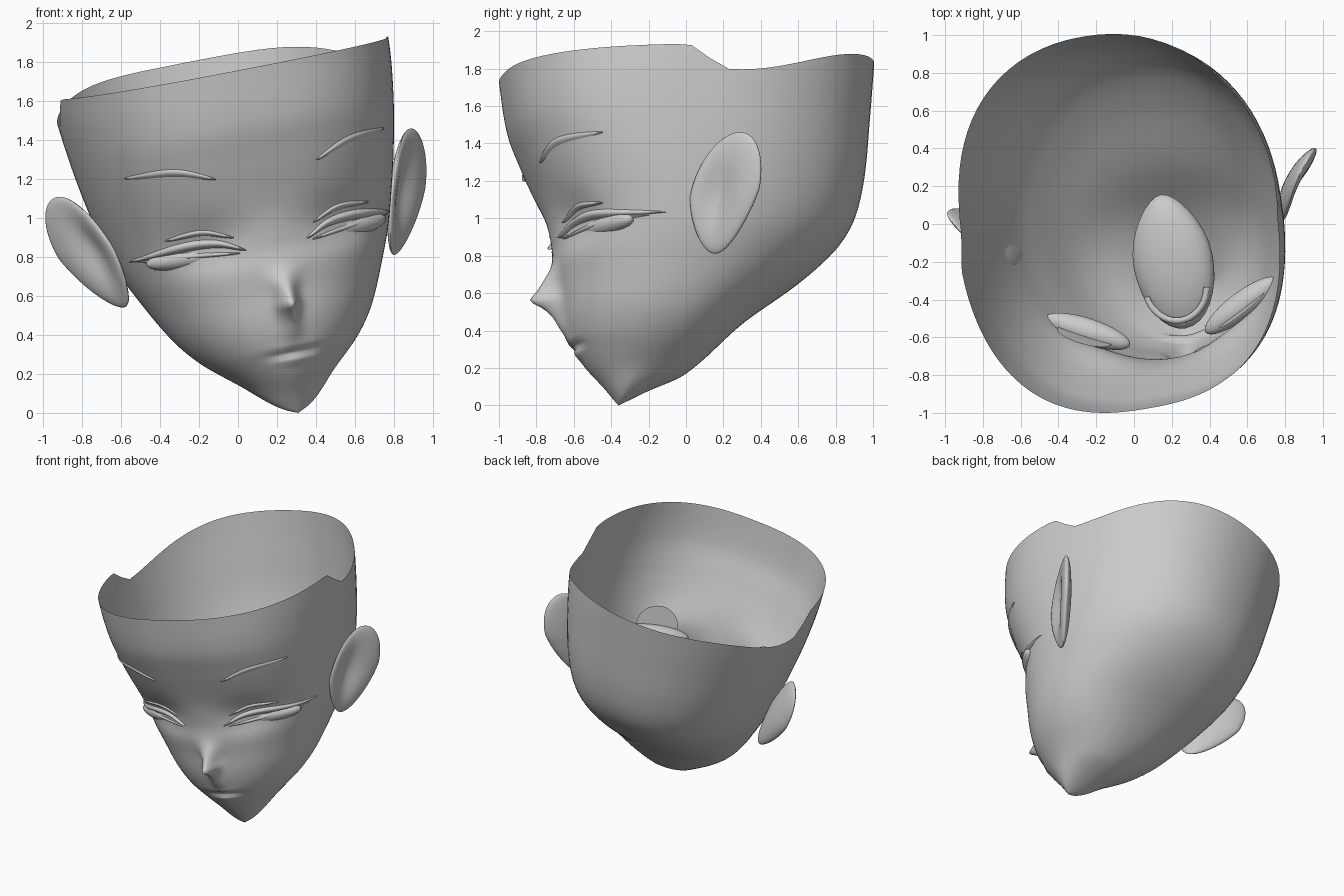
import bpy, bmesh, math
from mathutils import Matrix, Vector

if "Cube" in bpy.data.objects:
    bpy.data.objects.remove(bpy.data.objects["Cube"])

# Head pose: everything is built symmetric about local x = 0, then rolled and turned
POSE = (Matrix.Rotation(math.radians(9.54), 4, 'Z')
        @ Matrix.Rotation(math.radians(-10.84), 4, 'Y')
        @ Matrix.Translation((0.24, 0, 0)))

# Profiles by height: half width, front line, back line, widest depth, squareness, nose
WIDTH = [(-.046, 0), (-.02, .06), (.03, .13), (.13, .235), (.28, .405), (.42, .515),
         (.65, .63), (.85, .71), (1.2, .795), (1.6, .855), (1.85, .87)]
FRONT = [(-.046, -.406), (.056, -.484), (.158, -.572), (.24, -.625), (.31, -.665), (.44, -.7),
         (.6, -.715), (.72, -.73), (.82, -.735), (1.02, -.775), (1.28, -.872), (1.48, -.94), (1.8, -.98)]
BACK = [(-.046, -.406), (.036, -.24), (.127, -.036), (.41, .293), (.626, .6), (.8, .797),
        (.95, .893), (1.156, .95), (1.48, .99), (1.85, 1.03)]
MID = [(-.046, -.406), (.036, -.36), (.15, -.28), (.4, -.15), (.8, 0), (1.2, .05), (1.85, .05)]
SQUARE = [(-.046, 1.8), (.3, 1.95), (.8, 2.2), (1.3, 2.5), (1.85, 2.5)]
NOSE = [(.3, 0), (.38, .03), (.44, .055), (.484, .1), (.52, .16), (.56, .13), (.616, .085), (.718, .015), (.82, 0)]


def interp(tab, x):
    """Smooth curve through the table points."""
    if x <= tab[0][0]:
        return tab[0][1]
    if x >= tab[-1][0]:
        return tab[-1][1]
    i = max(k for k in range(len(tab) - 1) if tab[k][0] <= x)

    def slope(k):
        a, b = tab[max(k - 1, 0)], tab[min(k + 1, len(tab) - 1)]
        return (b[1] - a[1]) / (b[0] - a[0])
    (x0, y0), (x1, y1) = tab[i], tab[i + 1]
    h = x1 - x0
    t = (x - x0) / h
    return ((2*t**3 - 3*t*t + 1) * y0 + (t**3 - 2*t*t + t) * h * slope(i)
            + (3*t*t - 2*t**3) * y1 + (t**3 - t*t) * h * slope(i + 1))


def smooth(a, b, x):
    t = min(max((x - a) / (b - a), 0), 1)
    return t * t * (3 - 2 * t)


def relief(x, w):
    """Forward bulge of nose and lips, minus eye sockets and mouth line."""
    g = lambda d, s: math.exp(-(d / s) ** 2)
    r = interp(NOSE, w) * g(x, .05 + .05 * smooth(.55, .8, w))
    r -= .045 * g(abs(x) - .36, .2) * g(w - .9, .13)
    r -= .022 * g(w - .27, .016) * math.exp(-(x / .14) ** 4)
    r += .014 * g(w - .235, .025) * g(x, .07)
    return r + .008 * g(w - .3, .02) * g(x, .08)


def face(x, w):
    """Depth of the front surface."""
    n, c = interp(SQUARE, w), interp(MID, w)
    k = max(1 - min(abs(x) / interp(WIDTH, w), 1) ** n, 0)
    return c - (c - interp(FRONT, w)) * k ** (1 / n) - relief(x, w)


def finish(name, bm):
    bmesh.ops.recalc_face_normals(bm, faces=bm.faces)
    me = bpy.data.meshes.new(name)
    bm.to_mesh(me)
    bm.free()
    for p in me.polygons:
        p.use_smooth = True
    ob = bpy.data.objects.new(name, me)
    ob.matrix_world = POSE
    bpy.context.collection.objects.link(ob)
    return ob


def loft(bm, rows, closed=False):
    vs = [[bm.verts.new(p) for p in r] for r in rows]
    n = len(rows[0])
    for a, b in zip(vs, vs[1:]):
        for j in range(n if closed else n - 1):
            k = (j + 1) % n
            bm.faces.new((a[j], a[k], b[k], b[j]))


# Open head shell with stepped rim
COLS, ROWS = 112, 92
rows = []
for i in range(ROWS + 1):
    row = []
    for j in range(COLS):
        th = 2 * math.pi * j / COLS
        th -= .45 * math.sin(th)
        s, c = math.sin(th), math.cos(th)
        vtop = -c
        rim = 1.757 - .137 * smooth(-.11, .05, vtop) + .165 * smooth(.1, 1, vtop)
        w = -.046 + (rim + .046) * (i / ROWS) ** 1.12
        n = interp(SQUARE, w) if c > 0 else 2.15
        x = interp(WIDTH, w) * math.copysign(abs(s) ** (2 / n), s)
        mid = interp(MID, w)
        if c > 0:
            v = mid - (mid - interp(FRONT, w)) * c ** (2 / n) - relief(x, w) * smooth(0, .3, c)
        else:
            v = mid + (interp(BACK, w) - mid) * (-c) ** (2 / n)
        row.append((x, v, w))
    rows.append(row)
bm = bmesh.new()
loft(bm, rows, True)
bmesh.ops.remove_doubles(bm, verts=bm.verts, dist=1e-4)
finish("head_shell", bm)


def strips(name, pts, width, lift):
    """Tapered ribbon following the face, on both sides."""
    bm = bmesh.new()
    for side in (-1, 1):
        rows = []
        for i in range(25):
            t = i / 24
            x = pts[0][0] + (pts[-1][0] - pts[0][0]) * t
            h = interp(pts, x)
            wd = width * (math.sin(math.pi * t) ** .6 if 0 < t < 1 else 0) + .002
            rows.append([(side * x, face(x, h + wd * q) - lift * (1 - q * q) - .003, h + wd * q)
                         for q in (-1, -.5, 0, .5, 1)])
        loft(bm, rows)
    return finish(name, bm)


# Brows, lashes and lid creases
strips("eyebrows", [(.265, 1.225), (.46, 1.295), (.69, 1.31)], .017, .012)
strips("upper_lashes", [(.16, .835), (.29, .892), (.46, .905), (.69, .875)], .022, .025)
strips("lower_lashes", [(.19, .825), (.4, .85), (.66, .865)], .010, .012)
strips("lid_creases", [(.21, .91), (.36, .962), (.54, .955)], .013, .015)


# Iris discs and eye pockets behind the closed lids
irises, pockets = bmesh.new(), bmesh.new()
for side in (-1, 1):
    turn = Matrix.Rotation(side * math.radians(27), 4, 'Z')
    at = Matrix.Translation((side * .43, face(.43, .88) + .045, .9)) @ turn
    bmesh.ops.create_circle(irises, cap_ends=True, segments=32, radius=.15,
                            matrix=at @ Matrix.Rotation(math.radians(102), 4, 'X'))
    at = Matrix.Translation((side * .42, face(.42, .86) + .07, .85)) @ turn
    bmesh.ops.create_uvsphere(pockets, u_segments=32, v_segments=16, radius=1,
                              matrix=at @ Matrix.Diagonal((.24, .07, .06, 1)))
finish("irises", irises)
finish("eye_pockets", pockets)

# Mouth pocket and upper tooth arc inside the jaw
bm = bmesh.new()
bmesh.ops.create_uvsphere(bm, u_segments=32, v_segments=20, radius=1)
for v in bm.verts:
    x, y, z = v.co
    v.co = (x * .215 * (1 - .25 * max(y, 0) ** 2), -.23 + y * .36, .34 + z * .1 + .03 * y)
finish("mouth_pocket", bm)
bm = bmesh.new()
rows = []
for i in range(25):
    a = math.radians(-80 + 160 * i / 24)
    rows.append([(r * .18 * math.sin(a), -.36 - r * .2 * math.cos(a), z)
                 for r, z in ((1, .31), (1, .4), (.84, .4), (.84, .31))])
loft(bm, rows, True)
finish("upper_teeth", bm)

# Ears: flattened, flared shells with a hollow inside the outer fold
bm = bmesh.new()
back = Vector((.24, .35, 0)).normalized()
up = Vector((.19, .06, .62)).normalized()
out = back.cross(up).normalized()
for side in (-1, 1):
    made = bmesh.ops.create_uvsphere(bm, u_segments=40, v_segments=28, radius=1)['verts']
    for v in made:
        t, p, q = v.co
        r = math.hypot(p, q)
        p2 = p * (1 - .3 * max(-q, 0)) + .12 * q
        thick = .045 * t
        if t > 0:
            thick -= .045 * math.exp(-((p + .25) ** 2 + (q * .75) ** 2) / .2)
        bend = .03 * p * p
        co = Vector((.835, .07, .95)) + back * (p2 * .205) + up * (q * .325) + out * (thick + bend - .01)
        v.co = (side * co.x, co.y, co.z)
finish("ears", bm)
